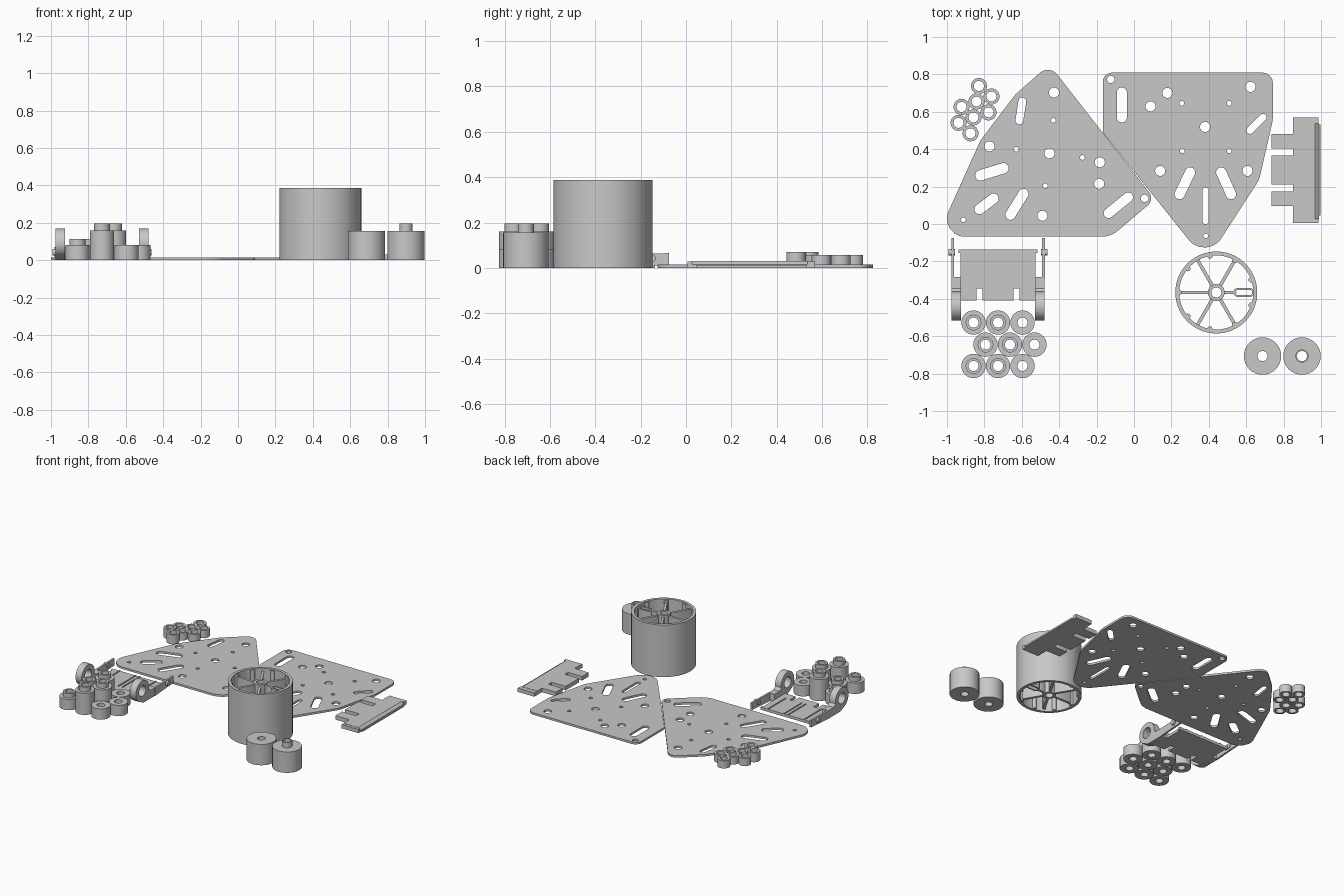
import bpy, bmesh, math
from mathutils import Vector, Matrix

if "Cube" in bpy.data.objects:
    bpy.data.objects.remove(bpy.data.objects["Cube"])

grey = bpy.data.materials.new("light grey plastic")
grey.diffuse_color = (0.58, 0.58, 0.58, 1)
grey.use_nodes = True
grey.node_tree.nodes["Principled BSDF"].inputs["Base Color"].default_value = grey.diffuse_color
SIDEWAYS = Matrix(((0, 0, 1, 0), (1, 0, 0, 0), (0, 1, 0, 0), (0, 0, 0, 1)))  # (y, z) profile along x
STAND = Matrix(((1, 0, 0, 0), (0, 0, 1, 0), (0, 1, 0, 0), (0, 0, 0, 1)))  # (x, z) profile along y
CENTRE = Matrix.Translation((.004, -.004, 0))


def circle(x, y, r, n=32):
    return [(x + r * math.cos(2 * math.pi * i / n), y + r * math.sin(2 * math.pi * i / n)) for i in range(n)]


def capsule(x0, y0, x1, y1, r, n=10):
    a = math.atan2(y1 - y0, x1 - x0)
    pts = []
    for cx, cy, s in ((x1, y1, a - math.pi / 2), (x0, y0, a + math.pi / 2)):
        pts += [(cx + r * math.cos(s + math.pi * i / n), cy + r * math.sin(s + math.pi * i / n)) for i in range(n + 1)]
    return pts


def rounded(corners, n=8):
    """Polygon whose corners (x, y, radius) are filleted."""
    pts = []
    for i, (x, y, r) in enumerate(corners):
        p = Vector((x, y))
        d1 = (Vector(corners[i - 1][:2]) - p).normalized()
        d2 = (Vector(corners[(i + 1) % len(corners)][:2]) - p).normalized()
        half = d1.angle(d2) / 2
        c = p + (d1 + d2).normalized() * (r / math.sin(half))
        t = r / math.tan(half)
        a, b = p + d1 * t - c, p + d2 * t - c
        for k in range(n + 1):
            w = a.lerp(b, k / n).normalized() * r
            pts.append(tuple(c + w))
    return pts


def prism(name, loops, z0, z1, matrix=None):
    """Extrude the first loop from z0 to z1; further loops are holes."""
    cu = bpy.data.curves.new(name, 'CURVE')
    cu.dimensions, cu.fill_mode, cu.extrude = '2D', 'BOTH', (z1 - z0) / 2
    for loop in loops:
        sp = cu.splines.new('POLY')
        sp.points.add(len(loop) - 1)
        for pt, (x, y) in zip(sp.points, loop):
            pt.co = (x, y, 0, 1)
        sp.use_cyclic_u = True
    tmp = bpy.data.objects.new(name + "_curve", cu)
    bpy.context.scene.collection.objects.link(tmp)
    dg = bpy.context.evaluated_depsgraph_get()
    me = bpy.data.meshes.new_from_object(tmp.evaluated_get(dg))
    bpy.data.objects.remove(tmp)
    me.transform(Matrix.Translation((0, 0, (z0 + z1) / 2)))
    if matrix:
        me.transform(matrix)
    me.transform(CENTRE)
    bm = bmesh.new()
    bm.from_mesh(me)
    bmesh.ops.remove_doubles(bm, verts=bm.verts, dist=1e-5)
    bmesh.ops.recalc_face_normals(bm, faces=bm.faces)
    for f in bm.faces:
        f.smooth = True
    bm.to_mesh(me)
    bm.free()
    me.set_sharp_from_angle(angle=math.radians(30))
    me.materials.clear()
    me.materials.append(grey)
    ob = bpy.data.objects.new(name, me)
    bpy.context.scene.collection.objects.link(ob)
    return ob


def rect(x0, y0, x1, y1):
    return [(x0, y0), (x1, y0), (x1, y1), (x0, y1)]


def spacer(name, x, y, r, h, hole=0.027, neck=0, top=0):
    prism(name, [circle(x, y, r), circle(x, y, hole)], 0, h)
    if neck:
        prism(name + "_neck", [circle(x, y, neck), circle(x, y, hole)], h, top)


# Two perforated chassis plates
BIG, SMALL = 0.027, 0.013
left_outline = rounded([(-.456, .857, .064), (.107, .135, .05), (-.128, -.064, .14),
                        (-1.057, -.064, .096), (-.825, .451, .15), (-.638, .697, .05)])
left_big = [(-.432, .707), (-.777, .419), (-.456, .382), (-.187, .334), (-.19, .219), (-.494, .048)]
left_small = [(-.435, .558), (-.633, .403), (-.28, .36), (-.478, .208)]
left_slots = [(-.601, .66, -.617, .558, .021), (-.825, .264, -.702, .302, .028), (-.83, .083, -.755, .14, .027),
              (-.665, .053, -.595, .165, .027), (-.14, .062, -.035, .147, .026)]
right_outline = rounded([(-.171, .813, .05), (.738, .813, .055), (.738, .558, .08),
                         (.665, .24, .15), (.382, -.198, .107), (-.171, .494, .03)])
right_big = [(.085, .633), (.174, .705), (.619, .737), (.376, .523), (.136, .288), (.603, .288)]
right_small = [(.251, .649), (.505, .649), (.254, .395), (.505, .395), (.379, -.059)]
right_slots = [(-.069, .707, -.069, .574, .027), (.617, .505, .686, .574, .019), (.24, .163, .296, .28, .027),
               (.462, .28, .515, .163, .027), (.379, .184, .379, .019, .016)]
for name, outline, big, small, slots, corner in (
        ("left_plate", left_outline, left_big, left_small + [(-.916, .027)], left_slots, (.053, .141)),
        ("right_plate", right_outline, right_big, right_small, right_slots, (-.128, .777))):
    holes = [circle(*p, BIG, 24) for p in big] + [circle(*p, SMALL, 16) for p in small]
    prism(name, [outline, circle(*corner, .02, 20)] + holes + [capsule(*s) for s in slots], 0, .015)

# Drum wheel: rim, hub, spokes, wall bosses and a U-shaped key slot
WX, WY, WH = .436, -.362, .387
prism("wheel_rim", [circle(WX, WY, .219, 72), circle(WX, WY, .198, 72)], 0, WH)
prism("wheel_hub", [circle(WX, WY, .045), circle(WX, WY, .027)], .01, WH - .01)
for i in range(6):
    a = math.radians(60 * i)
    c, s = math.cos(a), math.sin(a)
    end = .1 if i == 0 else .197
    prism("wheel_spoke", [capsule(WX + .04 * c, WY + .04 * s, WX + end * c, WY + end * s, .009, 4)], .015, WH - .02)
for i in range(9):
    a = math.radians(20 + 40 * i)
    prism("wheel_boss", [circle(WX + .199 * math.cos(a), WY + .199 * math.sin(a), .015, 16)], .005, WH - .005)
prism("wheel_key_slot", [capsule(WX + .115, WY, WX + .178, WY, .024),
                         capsule(WX + .115, WY, WX + .178, WY, .014)], .015, WH - .02)

# Two large spacers beside the wheel
spacer("large_spacer", .683, -.702, .1, .155)
spacer("large_necked_spacer", .894, -.702, .1, .155, neck=.035, top=.195)

# Medium spacers: short necked, tall necked and short plain columns
for y, shift in ((-.523, 0), (-.641, .064), (-.755, 0)):
    spacer("short_necked_spacer", -.862 + shift, y, .065, .08, neck=.042, top=.112)
    spacer("tall_necked_spacer", -.731 + shift, y, .065, .16, neck=.042, top=.195)
    spacer("short_spacer", -.6 + shift, y, .065, .08)

# Cluster of small rings
for x, y in ((-.833, .742), (-.766, .686), (-.846, .659), (-.926, .63),
             (-.782, .601), (-.862, .574), (-.942, .545), (-.878, .489)):
    spacer("small_ring", x, y, .043, .07 if y < .56 else .057)

# Hinge bracket: notched base with ribs and two arms ending in eyes
CX = -.731
half = [(.082, -.405), (.082, -.34), (.114, -.34), (.114, -.405), (.2, -.405),
        (.2, -.15), (.21, -.15), (.21, -.132)]
outline = [(CX + x, y) for x, y in half] + [(CX - x, y) for x, y in reversed(half)]
prism("bracket_base", [outline], 0, .02)
for x in (-.148, -.016, .016, .148):
    prism("bracket_rib", [rect(CX + x - .004, -.34, CX + x + .004, -.132)], .02, .025)
EY, EZ, ER = -.435, .092, .077
eye = [(EY + ER * math.cos(math.radians(d)), EZ + ER * math.sin(math.radians(d))) for d in range(-10, 251, 10)]
arm = [(-.28, 0), (-.28, .06), (-.34, .06)] + eye + [(-.42, 0)]
for side in (-1, 1):
    def span(a, b):
        return sorted((CX + side * a, CX + side * b))
    prism("bracket_arm", [arm, circle(EY, EZ, .04)], *span(.198, .248), SIDEWAYS)
    prism("bracket_arm_tip", [[(-.29, 0), (-.07, .015), (-.07, .065), (-.29, .06)]], *span(.236, .25), SIDEWAYS)
    prism("bracket_pin", [circle(-.147, .042, .018, 20)], *span(.23, .264), SIDEWAYS)

# Clip rail on the right: chamfered bar with three fingers
rail = [(.985, 0), (.985, .015), (.965, .03), (.845, .03), (.845, 0)]
prism("rail_body", [rail], .03, .54, STAND)
prism("rail_end", [rect(.845, .01, .982, .03)], 0, .028)
prism("rail_end", [rect(.845, .54, .982, .573)], 0, .028)
for y0, y1 in ((.099, .177), (.214, .369), (.407, .484)):
    prism("rail_finger", [rect(.73, y0, .85, y1)], 0, .03)
prism("rail_edge", [rect(.98, .05, .992, .535)], 0, .012)
